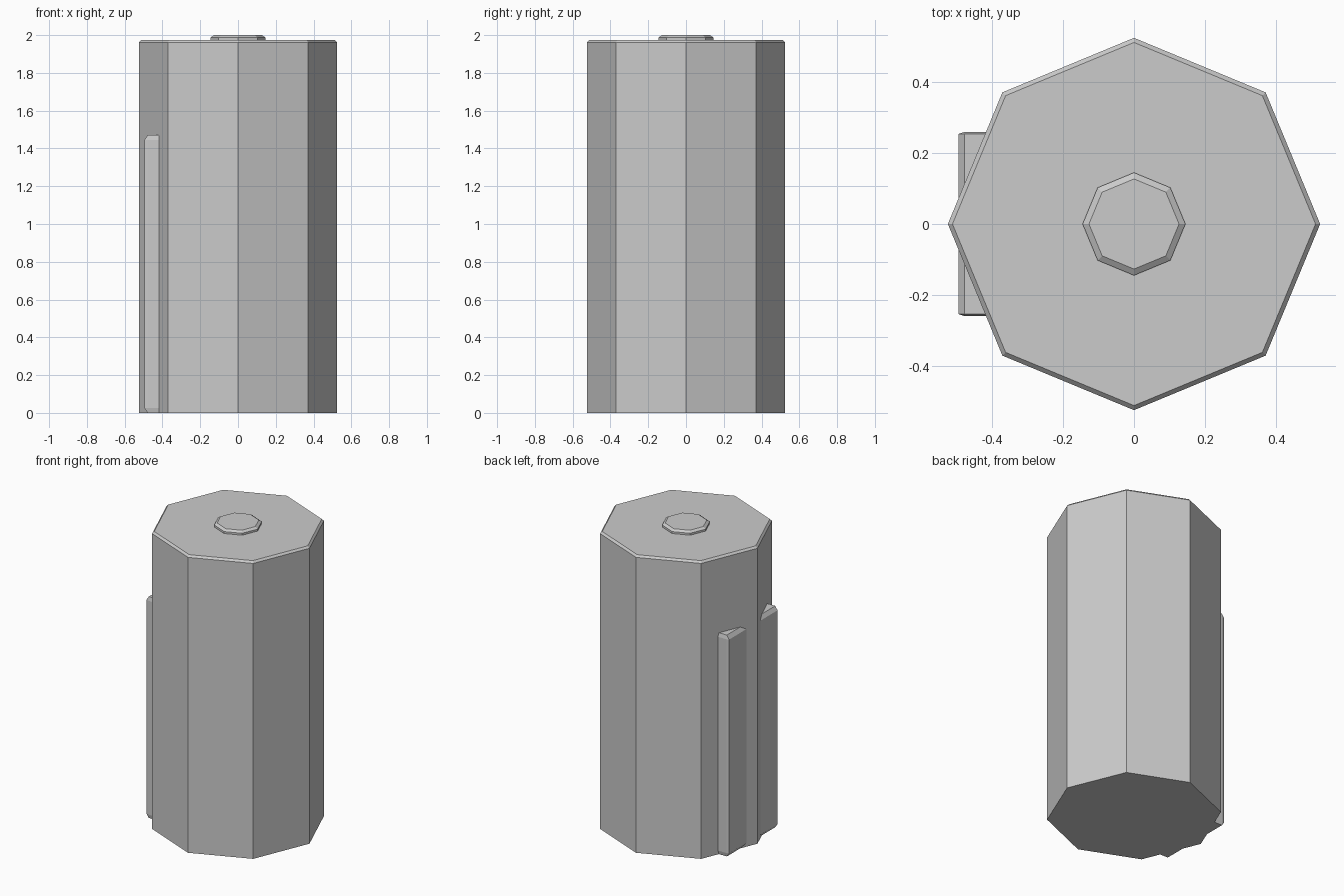
import bpy, bmesh, math
from itertools import product

if "Cube" in bpy.data.objects:
    bpy.data.objects.remove(bpy.data.objects["Cube"])


def finish(bm, name):
    bmesh.ops.recalc_face_normals(bm, faces=bm.faces[:])
    me = bpy.data.meshes.new(name)
    bm.to_mesh(me)
    bm.free()
    ob = bpy.data.objects.new(name, me)
    bpy.context.collection.objects.link(ob)
    return ob


def octagon_stack(name, profile, sides=8):
    """Closed prism through (radius, z) rings, with corners on the axes."""
    bm = bmesh.new()
    rings = []
    for r, z in profile:
        rings.append([bm.verts.new((r * math.cos(2 * math.pi * i / sides),
                                    r * math.sin(2 * math.pi * i / sides), z))
                      for i in range(sides)])
    for a, b in zip(rings, rings[1:]):
        for i in range(sides):
            j = (i + 1) % sides
            bm.faces.new((a[i], a[j], b[j], b[i]))
    bm.faces.new(rings[0][::-1])
    bm.faces.new(rings[-1])
    return finish(bm, name)


def chamfered_box(name, lo, hi, inset):
    """Box whose edges are chamfered by a separate amount on each axis."""
    bm = bmesh.new()
    for corner in product((0, 1), repeat=3):
        for outer in range(3):
            co = []
            for k in range(3):
                d = 0 if k == outer else inset[k]
                co.append(hi[k] - d if corner[k] else lo[k] + d)
            bm.verts.new(co)
    bmesh.ops.convex_hull(bm, input=bm.verts[:])
    bmesh.ops.dissolve_limit(bm, angle_limit=0.01, verts=bm.verts[:], edges=bm.edges[:])
    return finish(bm, name)


# Main octagonal can with a narrow chamfered rim
octagon_stack("body", [(0.525, 0), (0.525, 1.962), (0.512, 1.975)])

# Small raised terminal on top
octagon_stack("top_button", [(0.145, 1.965), (0.145, 1.988), (0.127, 2.0)])

# Flat plate let into the left side
chamfered_box("side_plate", (-0.495, -0.26, 0.0), (-0.36, 0.26, 1.47),
              (0.017, 0.006, 0.025))
